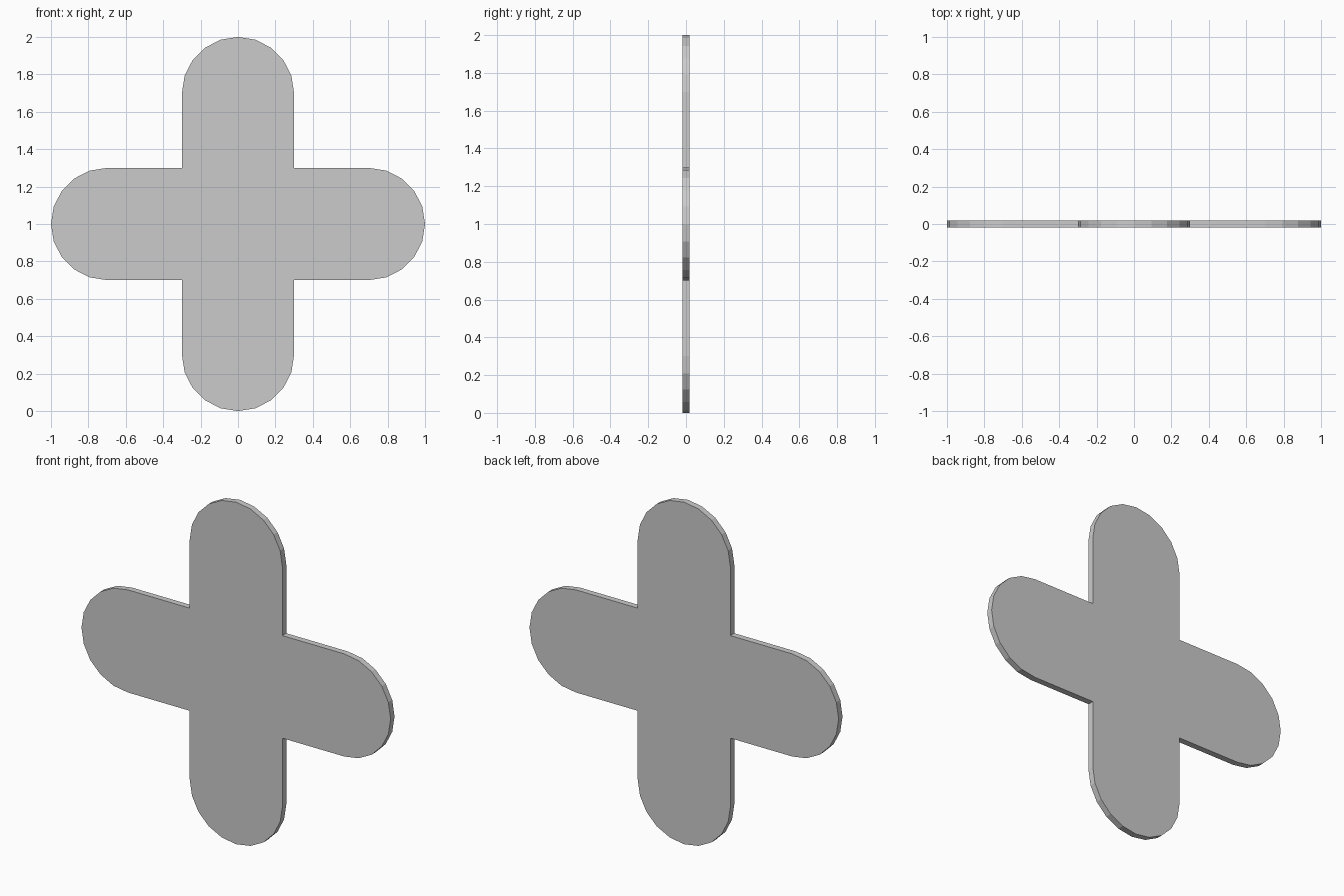
import bpy, bmesh
from math import sin, cos, pi

if "Cube" in bpy.data.objects:
    bpy.data.objects.remove(bpy.data.objects["Cube"])

R = 0.30       # arm half width and end radius
REACH = 0.70   # centre of each rounded end
HALF = 0.018   # half thickness
STEPS = 10     # segments per rounded end

# Outline: one rounded arm plus its inner corner, repeated four times
outline = []
for k in range(4):
    a = k * pi / 2
    arm = [(REACH + R * cos(t), R * sin(t))
           for t in (-pi / 2 + i * pi / STEPS for i in range(STEPS + 1))]
    arm.append((R, R))
    outline += [(x * cos(a) - z * sin(a), x * sin(a) + z * cos(a)) for x, z in arm]

# Flat plate extruded through its thickness
bm = bmesh.new()
face = bm.faces.new([bm.verts.new((x, -HALF, z + 1)) for x, z in outline])
ext = bmesh.ops.extrude_face_region(bm, geom=[face], use_keep_orig=True)
bmesh.ops.translate(bm, vec=(0, 2 * HALF, 0),
                    verts=[v for v in ext["geom"] if isinstance(v, bmesh.types.BMVert)])
bmesh.ops.recalc_face_normals(bm, faces=bm.faces)

mesh = bpy.data.meshes.new("rounded_cross")
bm.to_mesh(mesh)
bm.free()
bpy.context.collection.objects.link(bpy.data.objects.new("rounded_cross", mesh))
